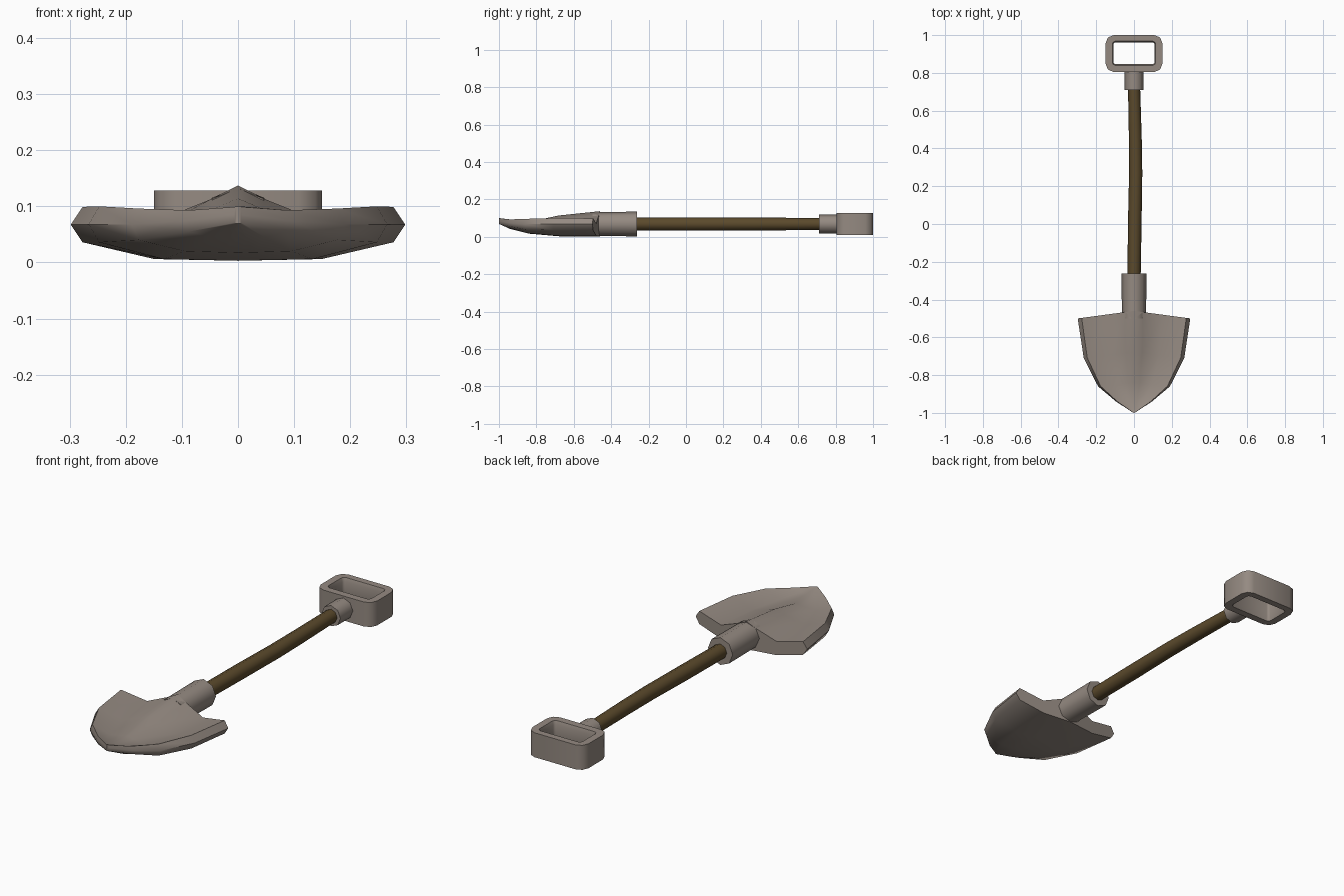
import bpy, bmesh, math

if "Cube" in bpy.data.objects:
    bpy.data.objects.remove(bpy.data.objects["Cube"])


def material(name, col):
    m = bpy.data.materials.new(name)
    m.diffuse_color = (*col, 1)
    m.use_nodes = True
    m.node_tree.nodes["Principled BSDF"].inputs["Base Color"].default_value = m.diffuse_color
    return m


STEEL = material("warm grey steel", (0.30, 0.255, 0.222))
WOOD = material("dark brown wood", (0.105, 0.068, 0.025))


def loft(name, rings, mat, loop=False):
    """Skin between rings of equal point count; cap the ends unless looped."""
    bm = bmesh.new()
    vs = [[bm.verts.new(p) for p in r] for r in rings]
    n = len(rings[0])
    pairs = list(zip(vs, vs[1:])) + ([(vs[-1], vs[0])] if loop else [])
    for a, b in pairs:
        for i in range(n):
            j = (i + 1) % n
            bm.faces.new((a[i], a[j], b[j], b[i]))
    if not loop:
        for r in (vs[0], vs[-1]):
            for i in range(n // 2):
                quad = [r[i], r[i + 1], r[n - i - 1], r[(n - i) % n]]
                bm.faces.new(list(dict.fromkeys(quad)))
    bmesh.ops.recalc_face_normals(bm, faces=bm.faces)
    me = bpy.data.meshes.new(name)
    bm.to_mesh(me)
    bm.free()
    me.materials.append(mat)
    ob = bpy.data.objects.new(name, me)
    bpy.context.collection.objects.link(ob)
    bpy.ops.object.select_all(action='DESELECT')
    ob.select_set(True)
    bpy.context.view_layer.objects.active = ob
    bpy.ops.object.shade_smooth_by_angle(angle=math.radians(50))
    return ob


def octagon(y, r, x=0, z=0.0685):
    return [(x + r * math.cos(k * math.pi / 4), y, z + r * math.sin(k * math.pi / 4))
            for k in range(8)]


# blade: rows from back edge to tip
# half width, edge y, centre y, top z at (centre, shoulder, mid, edge), bottom z likewise
rows = [
    (0.298, -0.50, -0.460, (0.137, 0.113, 0.072, 0.099), (0.003, 0.004, 0.006, 0.036)),
    (0.266, -0.71, -0.680, (0.114, 0.096, 0.068, 0.100), (0.003, 0.004, 0.006, 0.036)),
    (0.190, -0.86, -0.840, (0.080, 0.074, 0.068, 0.096), (0.017, 0.018, 0.020, 0.040)),
    (0.095, -0.94, -0.940, (0.083, 0.082, 0.082, 0.093), (0.042, 0.043, 0.045, 0.055)),
    (0.006, -0.998, -1.00, (0.100, 0.100, 0.100, 0.099), (0.069, 0.069, 0.069, 0.071)),
]
U = (0, 0.16, 0.5, 0.93)


def blade_ring(w, ye, yc, top, bot):
    def pt(s, u, z):
        return (s * u * w, yc + (ye - yc) * u, z)
    mid = (top[3] + bot[3]) / 2
    return ([pt(1, 1, mid)] + [pt(1, U[i], top[i]) for i in (3, 2, 1, 0)]
            + [pt(-1, U[i], top[i]) for i in (1, 2, 3)] + [pt(-1, 1, mid)]
            + [pt(-1, U[i], bot[i]) for i in (3, 2, 1, 0)]
            + [pt(1, U[i], bot[i]) for i in (1, 2, 3)])


loft("blade", [blade_ring(*r) for r in rows], STEEL)

# socket behind the blade
loft("socket", [octagon(-0.50, 0.064), octagon(-0.262, 0.066)], STEEL)

# slightly bowed wooden shaft
loft("shaft", [octagon(-0.30, 0.035, 0.0), octagon(0.0, 0.036, 0.004),
               octagon(0.27, 0.035, 0.009), octagon(0.45, 0.034, 0.007),
               octagon(0.74, 0.032, 0.0)], WOOD)

# collar under the grip
loft("collar", [octagon(0.71, 0.05), octagon(0.83, 0.05)], STEEL)


# rectangular ring grip with rounded corners
def frame(hx, y0, y1, r, z):
    pts = []
    for k, (cx, cy) in enumerate([(hx - r, y1 - r), (r - hx, y1 - r),
                                  (r - hx, y0 + r), (hx - r, y0 + r)]):
        for a in (0, 45, 90):
            t = math.radians(a + 90 * k)
            pts.append((cx + r * math.cos(t), cy + r * math.sin(t), z))
    return pts


loft("grip", [frame(0.15, 0.805, 1.0, 0.042, 0.01),
              frame(0.15, 0.805, 1.0, 0.042, 0.128),
              frame(0.115, 0.84, 0.968, 0.016, 0.128),
              frame(0.109, 0.846, 0.962, 0.012, 0.110),
              frame(0.109, 0.846, 0.962, 0.012, 0.028),
              frame(0.115, 0.84, 0.968, 0.016, 0.01)], STEEL, loop=True)
